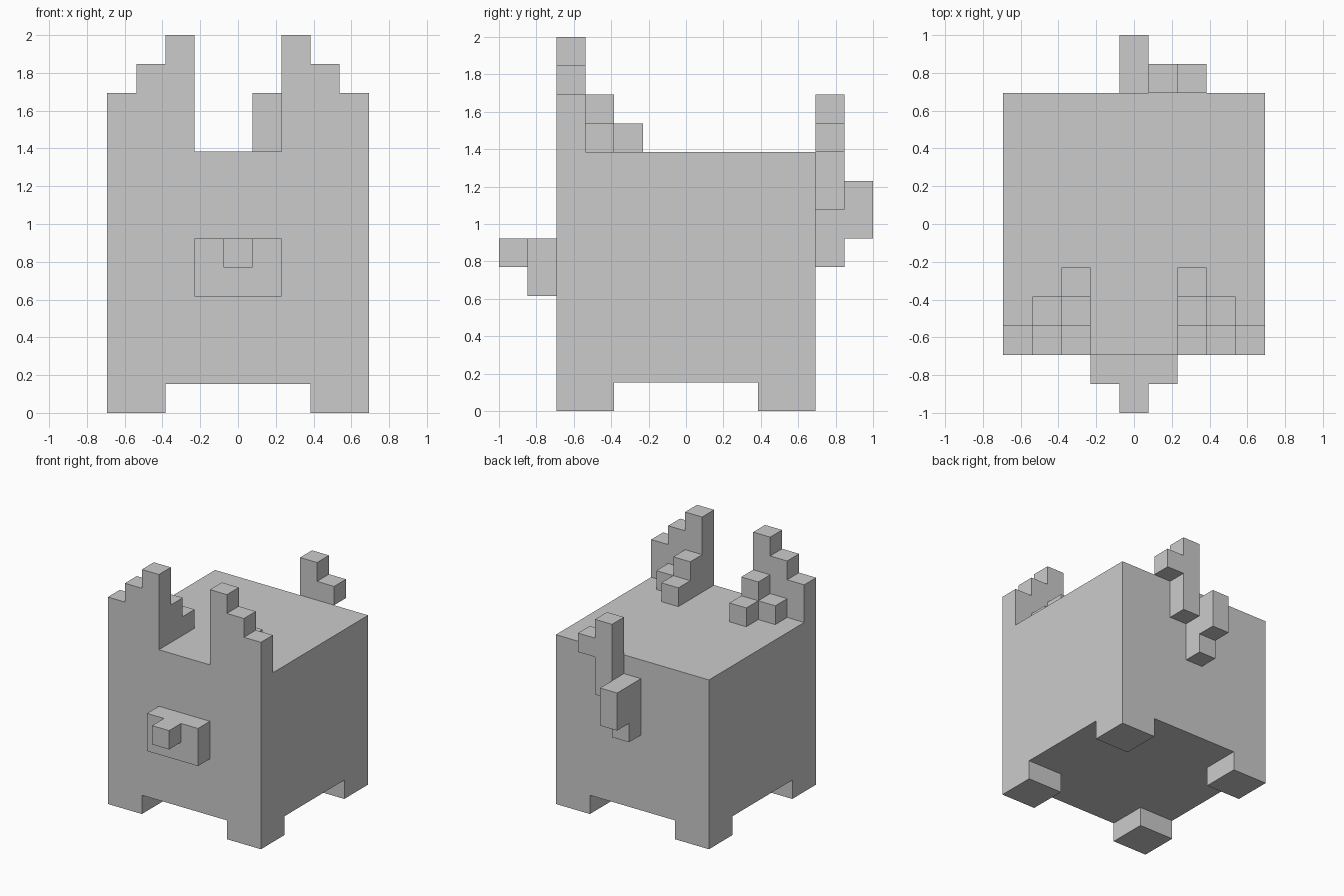
import bpy
import bmesh
from mathutils import Vector

default = bpy.data.objects.get("Cube")
if default:
    bpy.data.objects.remove(default, do_unlink=True)

UNIT = 2 / 13                      # edge of one block
ORIGIN = Vector((4.5, 6.5, 0))     # block grid corner relative to the centre
WIDTH = 9                          # body width in blocks

grey = bpy.data.materials.new("plain grey")
grey.use_nodes = True
colour = (0.6, 0.6, 0.6, 1)
grey.diffuse_color = colour
grey.node_tree.nodes["Principled BSDF"].inputs["Base Color"].default_value = colour


def mirrored(boxes):
    """Swap left and right on the block grid."""
    return [((WIDTH - b[0], a[1], a[2]), (WIDTH - a[0], b[1], b[2])) for a, b in boxes]


def block_part(name, boxes):
    """One clean closed shell around the union of boxes given as (low, high) corners."""
    cells = {(x, y, z) for a, b in boxes
             for x in range(a[0], b[0])
             for y in range(a[1], b[1])
             for z in range(a[2], b[2])}
    bm = bmesh.new()
    for cell in cells:
        centre = Vector(cell) + Vector((0.5, 0.5, 0.5))
        for axis in range(3):
            for sign in (-1, 1):
                normal = Vector((0, 0, 0))
                normal[axis] = sign
                neighbour = list(cell)
                neighbour[axis] += sign
                if tuple(neighbour) in cells:
                    continue
                u = Vector((0, 0, 0))
                u[(axis + 1) % 3] = 1
                v = normal.cross(u)
                corners = [-u - v, u - v, u + v, v - u]
                bm.faces.new([bm.verts.new((centre + (normal + c) / 2 - ORIGIN) * UNIT)
                              for c in corners])
    bmesh.ops.remove_doubles(bm, verts=bm.verts, dist=0.001)
    bmesh.ops.dissolve_limit(bm, angle_limit=0.02, verts=bm.verts, edges=bm.edges)
    mesh = bpy.data.meshes.new(name)
    bm.to_mesh(mesh)
    bm.free()
    mesh.materials.append(grey)
    obj = bpy.data.objects.new(name, mesh)
    bpy.context.collection.objects.link(obj)
    return obj


# Body
block_part("body", [((0, 2, 1), (9, 11, 9))])

# Legs at the four corners
for end, y in (("front", 2), ("back", 9)):
    leg = [((7, y, 0), (9, y + 2, 1))]
    block_part(end + "_left_leg", leg)
    block_part(end + "_right_leg", mirrored(leg))

# Snout and nose
block_part("snout", [((3, 3 - 2, 4), (6, 2, 6))])
block_part("nose", [((4, 0, 5), (5, 1, 6))])

# Stepped ears: column heights per row, from the inner side outwards
ear_rows = {2: (13, 12, 11), 3: (11, 10), 4: (10,)}
ear = [((6 + i, y, 9), (7 + i, y + 1, top))
       for y, tops in ear_rows.items() for i, top in enumerate(tops)]
block_part("left_ear", ear)
block_part("right_ear", mirrored(ear))

# Curled tail on the back
block_part("tail", [
    ((4, 11, 5), (5, 12, 8)),      # root
    ((4, 12, 6), (5, 13, 8)),      # outer bend
    ((5, 11, 7), (6, 12, 11)),     # upright
    ((6, 11, 9), (7, 12, 10)),     # tip
])
